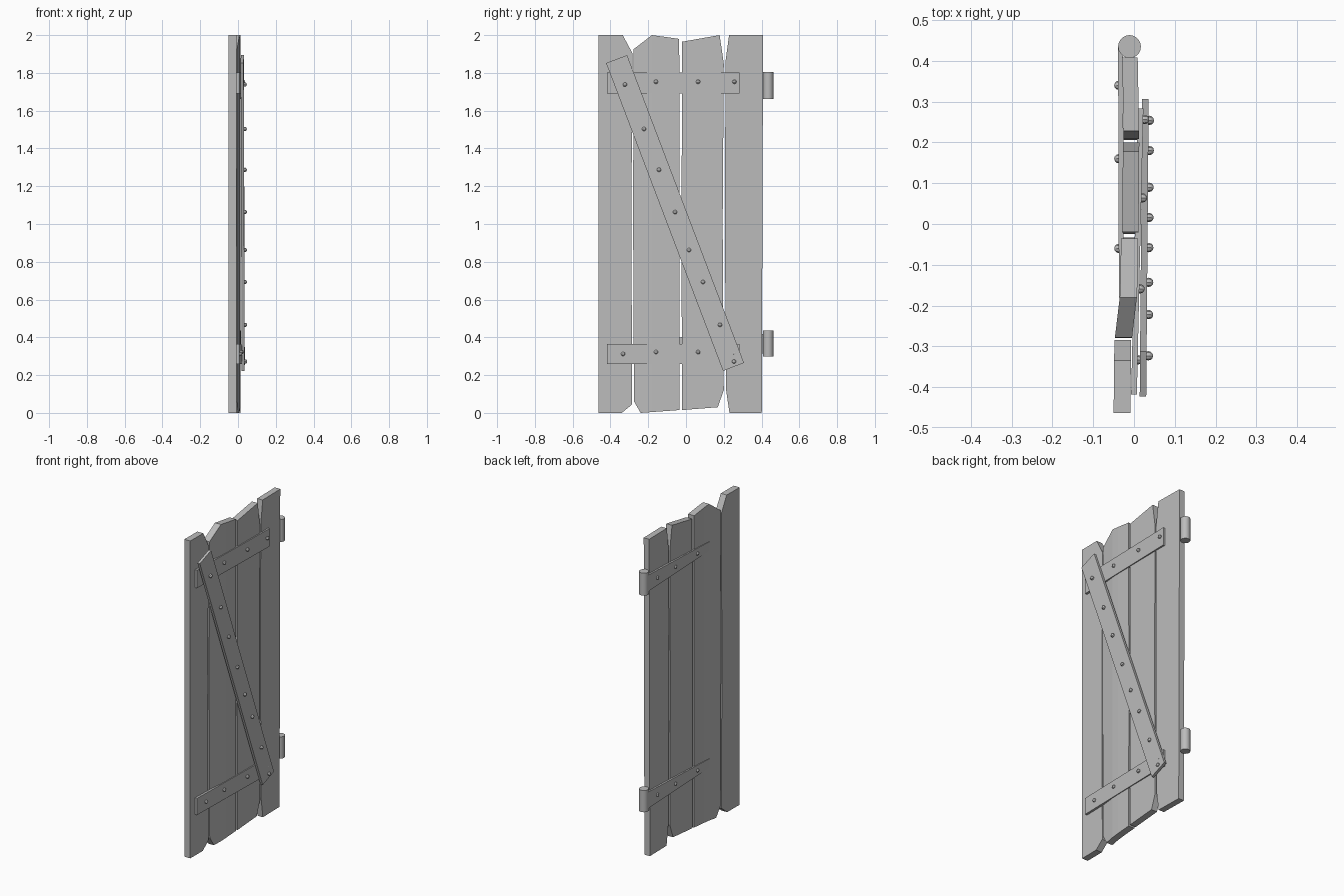
import bpy, bmesh, math
from mathutils import Matrix, Vector

if "Cube" in bpy.data.objects:
    bpy.data.objects.remove(bpy.data.objects["Cube"])

grey = bpy.data.materials.new("weathered grey")
grey.diffuse_color = (0.5, 0.5, 0.5, 1)
grey.use_nodes = True
grey.node_tree.nodes["Principled BSDF"].inputs["Base Color"].default_value = grey.diffuse_color


def finish(name, bm):
    bmesh.ops.recalc_face_normals(bm, faces=bm.faces)
    me = bpy.data.meshes.new(name)
    bm.to_mesh(me)
    bm.free()
    me.materials.append(grey)
    ob = bpy.data.objects.new(name, me)
    bpy.context.collection.objects.link(ob)
    return ob


def slab(name, outline, thick, path):
    """Extrude a (y, z) outline along x, its back following path [(y, x), ...]."""
    def back(y):
        for (y0, x0), (y1, x1) in zip(path, path[1:]):
            if y <= y1 or (y1, x1) == path[-1]:
                return x0 + (x1 - x0) * (y - y0) / (y1 - y0)
    bm = bmesh.new()
    face = bm.faces.new([bm.verts.new((0, y, z)) for y, z in outline])
    ext = bmesh.ops.extrude_face_region(bm, geom=[face])
    bmesh.ops.translate(bm, vec=(thick, 0, 0),
                        verts=[v for v in ext["geom"] if isinstance(v, bmesh.types.BMVert)])
    for y, _ in path[1:-1]:
        bmesh.ops.bisect_plane(bm, geom=bm.verts[:] + bm.edges[:] + bm.faces[:],
                               plane_co=(0, y, 0), plane_no=(0, 1, 0))
    for v in bm.verts:
        v.co.x += back(v.co.y)
    return finish(name, bm)


def rivets(name, points, side=1):
    """Low-poly domed rivet heads at (x, y, z), pointing along side * x."""
    bm = bmesh.new()
    for p in points:
        m = Matrix.Translation(p) @ Matrix.Rotation(side * math.pi / 2, 4, 'Y')
        bmesh.ops.create_uvsphere(bm, u_segments=8, v_segments=6, radius=0.0115, matrix=m)
    return finish(name, bm)


# Four rough-cut planks
slab("plank_1", [(-.463, 0), (-.34, 0), (-.285, .045), (-.289, 1.0), (-.284, 1.905),
                 (-.335, 2), (-.463, 2)], .041, [(-.463, -.05), (-.28, -.048)])
slab("plank_2", [(-.275, .06), (-.24, 0), (-.035, .015), (-.033, 1.0), (-.036, 1.98),
                 (-.18, 2), (-.278, 1.925), (-.28, 1.0)], .042,
     [(-.28, -.047), (-.18, -.035), (-.13, -.033), (-.03, -.032)])
slab("plank_3", [(-.021, .015), (.168, .03), (.2, .12), (.194, 1.0), (.2, 1.85),
                 (.178, 2), (-.02, 1.965), (-.024, 1.0)], .04,
     [(-.024, -.029), (.205, -.027)])
slab("plank_4", [(.23, 0), (.401, 0), (.408, 2), (.228, 2), (.209, 1.86),
                 (.206, 1.0), (.211, .13)], .038, [(.2, -.025), (.41, -.029)])

# Crosswise battens on the front
for name, z0, z1 in (("lower_batten", .26, .365), ("upper_batten", 1.69, 1.803)):
    slab(name, [(-.418, z0), (.283, z0), (.283, z1), (-.418, z1)], .014,
         [(-.418, -.007), (.283, .009)])

# Diagonal brace
slab("diagonal_brace", [(-.423, 1.852), (-.312, 1.894), (.307, .265), (.196, .222)], .016,
     [(-.423, .014), (.307, .02)])

# Rivets on brace and battens
brace_points = [(-.323, 1.738), (-.222, 1.503), (-.143, 1.287), (-.058, 1.063),
                (.016, .862), (.09, .693), (.18, .466), (.254, .272)]
rivets("brace_rivets", [(.0365 + .004 * y, y, z) for y, z in brace_points])
batten_points = [(-.159, 1.753), (.064, 1.753), (.256, 1.753), (.256, .315),
                 (-.333, .312), (-.159, .322), (.064, .322)]
rivets("batten_rivets", [(.019 + .027 * y, y, z) for y, z in batten_points])

# Hinges: knuckle plus tapering strap across the back
for name, z0, z1 in (("lower_hinge", .298, .435), ("upper_hinge", 1.663, 1.805)):
    bm = bmesh.new()
    bmesh.ops.create_cone(bm, cap_ends=True, segments=20, radius1=.028, radius2=.028,
                          depth=z1 - z0, matrix=Matrix.Translation((-.011, .435, (z0 + z1) / 2)))
    knuckle = finish(name + "_knuckle", bm)
    bpy.context.view_layer.objects.active = knuckle
    knuckle.select_set(True)
    bpy.ops.object.shade_smooth_by_angle(angle=math.radians(40))
    knuckle.select_set(False)
    mid = (z0 + z1) / 2
    slab(name + "_strap", [(.435, mid - .052), (.435, mid + .052), (-.18, mid + .028),
                           (-.18, mid - .028)], .012, [(-.18, -.037), (.435, -.039)])
    rivets(name + "_rivets", [(-.037, y, mid) for y in (.34, .16, -.06)], -1)
